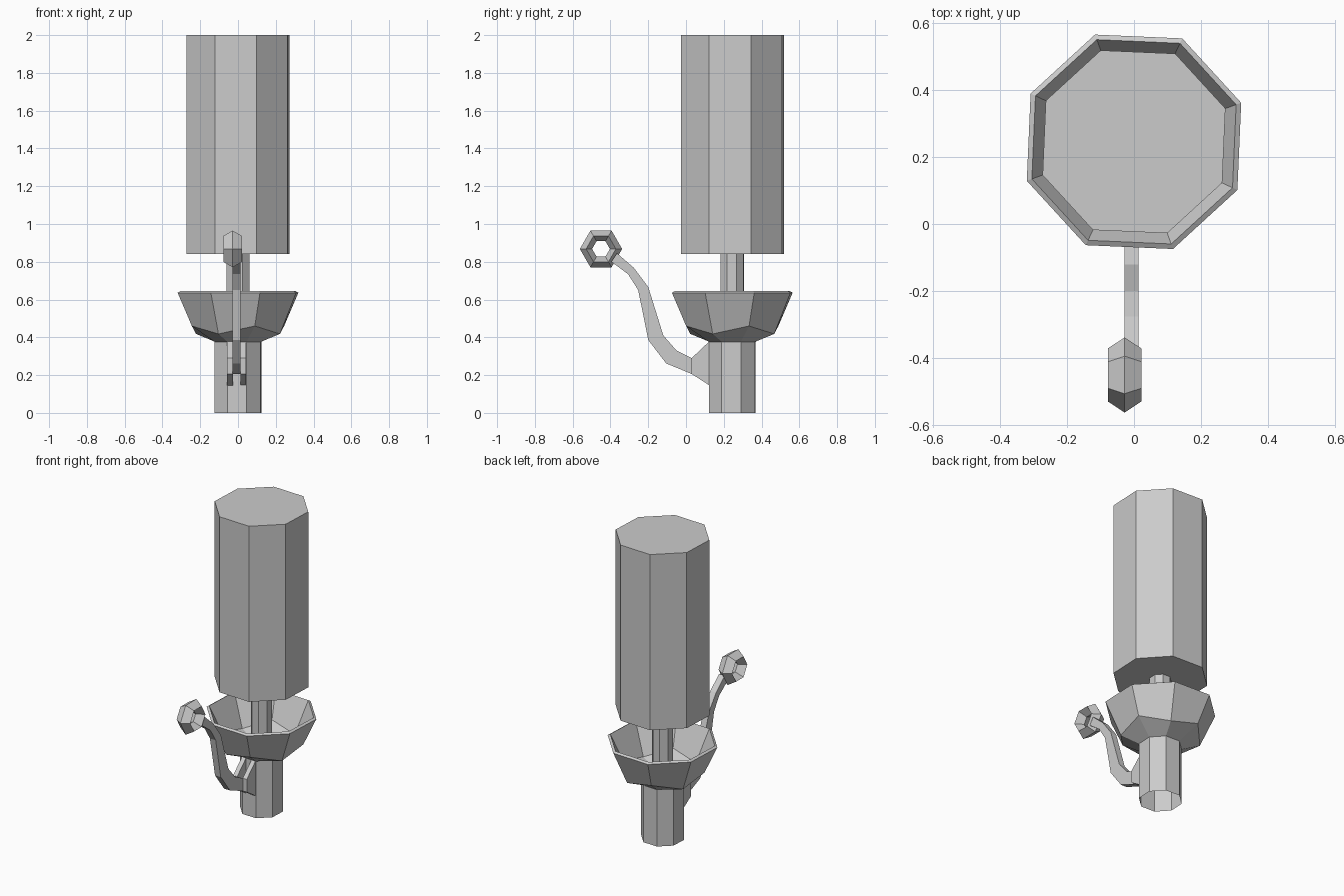
import bpy, bmesh
from math import cos, sin, radians, pi

if "Cube" in bpy.data.objects:
    bpy.data.objects.remove(bpy.data.objects["Cube"])

CY = 0.245               # centre line of candle, dish and column
START = radians(20)      # turn of every octagon


def finish(bm, name):
    bmesh.ops.recalc_face_normals(bm, faces=bm.faces)
    me = bpy.data.meshes.new(name)
    bm.to_mesh(me)
    bm.free()
    ob = bpy.data.objects.new(name, me)
    bpy.context.collection.objects.link(ob)
    return ob


def skin(bm, loops, closed=False):
    """Bridge consecutive vertex loops with quads."""
    n = len(loops[0])
    pairs = list(zip(loops, loops[1:]))
    if closed:
        pairs.append((loops[-1], loops[0]))
    for a, b in pairs:
        for i in range(n):
            j = (i + 1) % n
            bm.faces.new((a[i], a[j], b[j], b[i]))


def octagon_stack(name, profile, cap_bottom=True, cap_top=True):
    """Profile entries are (r, z) or (r, z, r_odd, z_odd) for zigzag rings."""
    bm = bmesh.new()
    loops = []
    for p in profile:
        even, odd = p[:2], p[-2:]
        loop = []
        for k in range(8):
            r, z = odd if k % 2 else even
            a = START + k * pi / 4
            loop.append(bm.verts.new((r * cos(a), CY + r * sin(a), z)))
        loops.append(loop)
    skin(bm, loops)
    if cap_bottom:
        bm.faces.new(loops[0])
    if cap_top:
        bm.faces.new(loops[-1])
    return finish(bm, name)


def side_profile(name, upper, lower, x0, x1):
    """Strip outlined in the y-z plane and given a width in x."""
    bm = bmesh.new()
    loops = []
    for (yu, zu), (yl, zl) in zip(upper, lower):
        loops.append([bm.verts.new(c) for c in
                      ((x0, yu, zu), (x1, yu, zu), (x1, yl, zl), (x0, yl, zl))])
    skin(bm, loops)
    bm.faces.new(loops[0])
    bm.faces.new(loops[-1])
    return finish(bm, name)


# Candle, stem and open-bottomed column
octagon_stack("candle", [(0.29, 0.84), (0.29, 2.0)])
octagon_stack("stem", [(0.066, 0.42), (0.066, 0.84)], cap_top=False)
octagon_stack("column", [(0.132, 0.0), (0.132, 0.376)], cap_bottom=False, cap_top=False)

# Drip dish: outer wall, bevelled rim, inner wall
octagon_stack("drip_dish", [
    (0.132, 0.376),
    (0.26, 0.46, 0.245, 0.418),
    (0.34, 0.636),
    (0.324, 0.645),
    (0.245, 0.48, 0.23, 0.44),
    (0.12, 0.42)], cap_bottom=False)

# Curved handle arm
side_profile("handle_arm",
             [(0.03, 0.29), (-0.05, 0.33), (-0.12, 0.41), (-0.2, 0.667),
              (-0.275, 0.767), (-0.365, 0.845)],
             [(0.03, 0.206), (-0.105, 0.262), (-0.2, 0.386), (-0.253, 0.65),
              (-0.307, 0.735), (-0.395, 0.80)],
             -0.028, 0.014)

# Forked mounts joining the arm to the column
for side in (-1, 1):
    inner, outer = -0.007 + side * 0.02, -0.007 + side * 0.05
    side_profile("handle_mount", [(0.03, 0.29), (0.125, 0.38)],
                 [(0.03, 0.206), (0.125, 0.145)],
                 min(inner, outer), max(inner, outer))

# Six-sided finger ring with a diamond cross-section
bm = bmesh.new()
section = [(0.112, 0), (0.079, 0.05), (0.047, 0), (0.079, -0.05)]
loops = []
for k in range(6):
    a = k * pi / 3
    loops.append([bm.verts.new((-0.028 + dx, -0.45 + r * cos(a), 0.868 + r * sin(a)))
                  for r, dx in section])
skin(bm, loops, closed=True)
finish(bm, "finger_ring")
